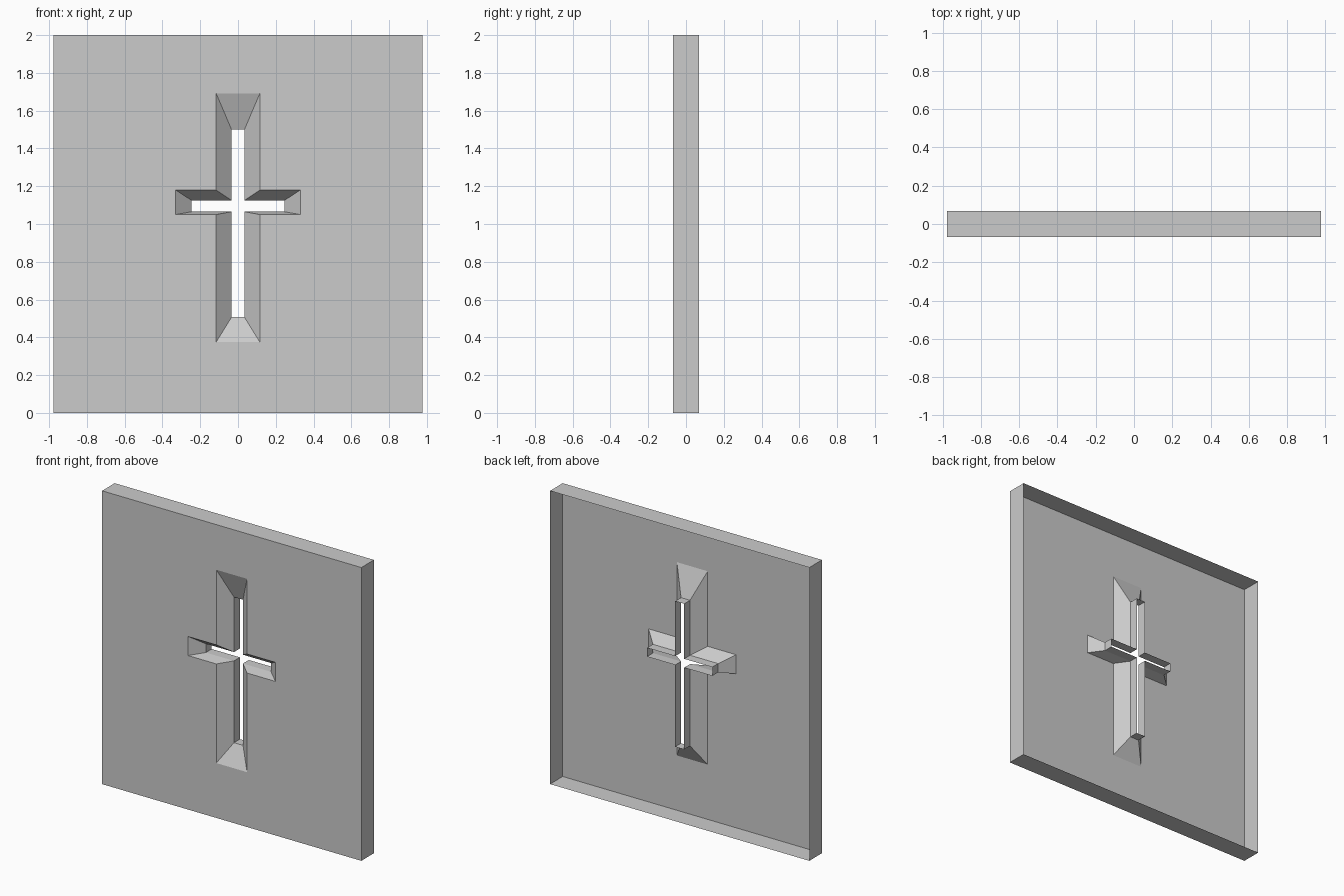
import bpy
import bmesh

if "Cube" in bpy.data.objects:
    bpy.data.objects.remove(bpy.data.objects["Cube"])

W, H, D = 0.978, 2.0, 0.068      # half width, height, half depth
MID = 0.005                      # depth where the splay meets the straight slit


def cross(stem, arm, z0, z1, a0, a1):
    """Outline of a cross: stem/arm half widths, stem z range, arm z range."""
    right = [(stem, z0), (stem, a0), (arm, a0), (arm, a1), (stem, a1), (stem, z1)]
    return right + [(-x, z) for x, z in reversed(right)]


def ring(bm, outline, y):
    return [bm.verts.new((x, y, z)) for x, z in outline]


def loop_edges(bm, verts):
    return [bm.edges.new((a, verts[i - 1])) for i, a in enumerate(verts)]


def bridge(bm, a, b):
    for i in range(len(a)):
        bm.faces.new((a[i - 1], a[i], b[i], b[i - 1]))


bm = bmesh.new()
rect = [(-W, 0), (W, 0), (W, H), (-W, H)]
wide = cross(0.116, 0.33, 0.374, 1.692, 1.05, 1.18)
narrow = cross(0.034, 0.246, 0.507, 1.5, 1.065, 1.125)

# Front sheet with the cross-shaped hole
front = ring(bm, rect, -D)
mouth = ring(bm, wide, -D)
edges = loop_edges(bm, front) + loop_edges(bm, mouth)
bmesh.ops.triangle_fill(bm, edges=edges, use_beauty=True,
                        use_dissolve=False, normal=(0, -1, 0))

# Edge walls, open at the back
bridge(bm, front, ring(bm, rect, D))

# Splayed funnel, then straight slit to the back plane
throat = ring(bm, narrow, MID)
bridge(bm, mouth, throat)
bridge(bm, throat, ring(bm, narrow, D))

# Consistent normals, with the front sheet facing -y
bmesh.ops.recalc_face_normals(bm, faces=bm.faces[:])
sheet = [f for f in bm.faces if all(abs(v.co.y + D) < 1e-5 for v in f.verts)]
if sheet[0].normal.y > 0:
    bmesh.ops.reverse_faces(bm, faces=bm.faces[:])

mesh = bpy.data.meshes.new("wall_panel_with_cross_slit")
bm.to_mesh(mesh)
bm.free()
panel = bpy.data.objects.new("wall_panel_with_cross_slit", mesh)
bpy.context.collection.objects.link(panel)
